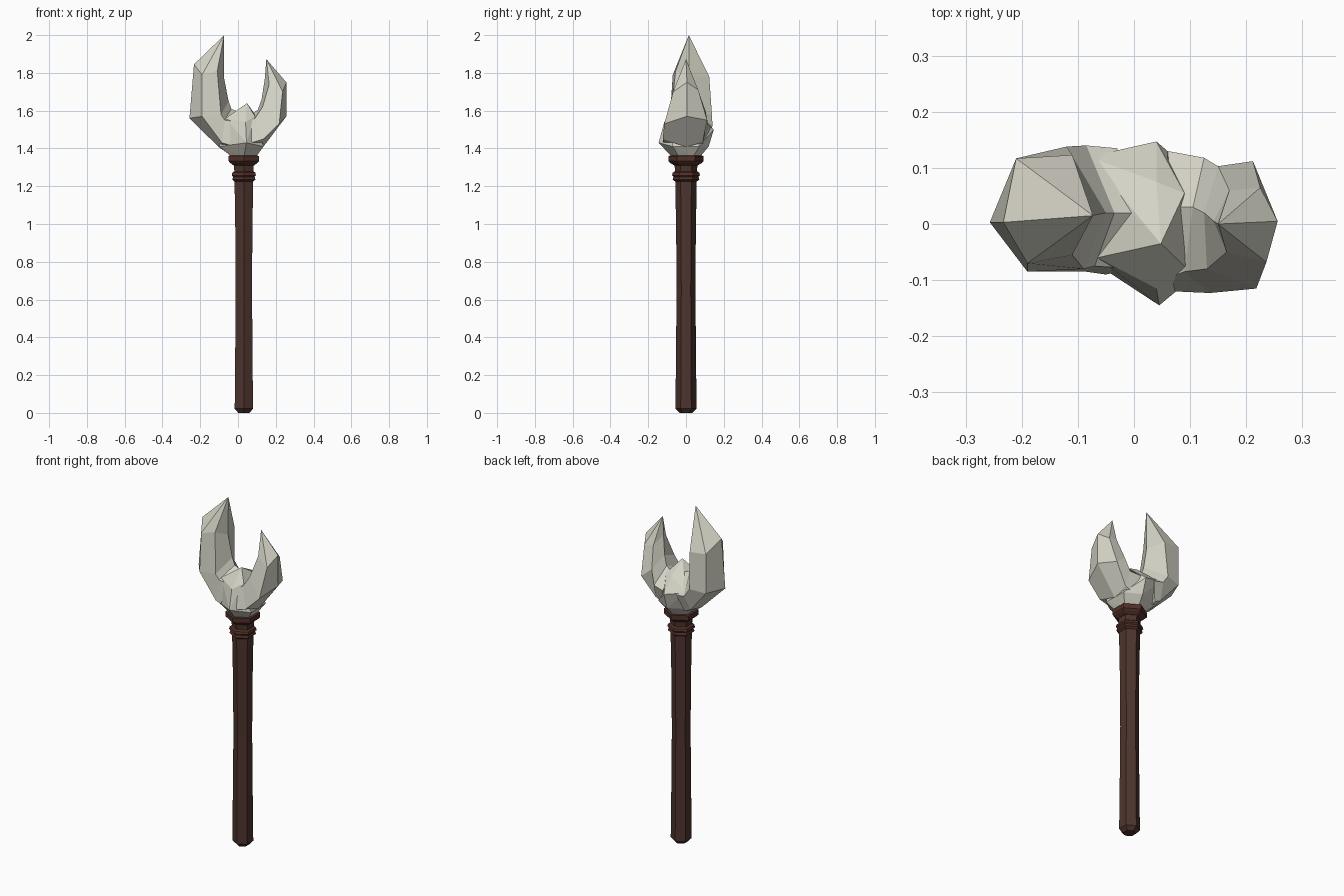
import bpy, bmesh, math
from mathutils import Vector

AX = 0.031  # shaft axis in x


def material(name, rgb):
    m = bpy.data.materials.new(name)
    m.diffuse_color = (*rgb, 1)
    return m


stone = material("pale stone", (0.66, 0.65, 0.56))
wood = material("dark wood", (0.075, 0.034, 0.027))
band = material("red brown band", (0.085, 0.030, 0.022))


def finish(bm, name, mat):
    bmesh.ops.recalc_face_normals(bm, faces=bm.faces[:])
    me = bpy.data.meshes.new(name)
    bm.to_mesh(me)
    bm.free()
    me.materials.append(mat)
    ob = bpy.data.objects.new(name, me)
    bpy.context.collection.objects.link(ob)
    return ob


def loft(name, rings, mat, tip=None):
    """Skin a list of equal rings; cap the start, and cap or point the end."""
    bm = bmesh.new()
    rows = [[bm.verts.new(p) for p in r] for r in rings]
    n = len(rows[0])
    for a, b in zip(rows, rows[1:]):
        for i in range(n):
            j = (i + 1) % n
            bm.faces.new((a[i], a[j], b[j], b[i]))
    bm.faces.new(rows[0][::-1])
    if tip:
        t = bm.verts.new(tip)
        for i in range(n):
            bm.faces.new((rows[-1][i], rows[-1][(i + 1) % n], t))
    else:
        bm.faces.new(rows[-1])
    return finish(bm, name, mat)


def hexagon(r, z):
    return [(AX + r * math.cos(a), r * math.sin(a), z)
            for a in (math.pi / 6 + k * math.pi / 3 for k in range(6))]


def turned(name, profile, mat):
    return loft(name, [hexagon(r, z) for r, z in profile], mat)


# six-sided shaft and bands
turned("shaft", [(0.034, 0.0), (0.056, 0.022), (0.053, 0.30), (0.050, 0.65),
                 (0.052, 0.95), (0.057, 1.235)], wood)
turned("lower_band", [(0.057, 1.225), (0.071, 1.235), (0.066, 1.25),
                      (0.074, 1.258), (0.070, 1.272), (0.057, 1.28)], band)
turned("neck", [(0.057, 1.26), (0.062, 1.335)], wood)
turned("top_collar", [(0.062, 1.31), (0.083, 1.323), (0.093, 1.333),
                      (0.093, 1.36), (0.07, 1.365)], band)

# rough stone lump holding the prongs
lump = [Vector(p) for p in hexagon(0.074, 1.355)] + [Vector(p) for p in (
    (-0.10, -0.05, 1.41), (-0.10, 0.07, 1.42), (0.135, -0.07, 1.41), (0.13, 0.07, 1.41),
    (0.045, -0.145, 1.43), (0.04, 0.12, 1.41), (0.04, 0.147, 1.50), (0.04, -0.115, 1.54),
    (-0.065, -0.06, 1.56), (0.048, -0.035, 1.64), (0.04, 0.075, 1.58), (0.0, 0.015, 1.60),
    (0.09, -0.075, 1.57), (0.09, 0.055, 1.58), (-0.08, 0.12, 1.53))]
bm = bmesh.new()
for p in lump:
    bm.verts.new(p)
res = bmesh.ops.convex_hull(bm, input=bm.verts[:])
bmesh.ops.delete(bm, geom=[v for v in bm.verts if not v.link_faces], context='VERTS')
finish(bm, "stone_lump", stone)

# prongs: rings run outer, back outer, back inner, inner, front inner, front outer
loft("tall_prong", [
    [(-0.07, 0.0, 1.385), (-0.06, 0.10, 1.41), (-0.03, 0.135, 1.51),
     (0.01, 0.02, 1.59), (0.0, -0.08, 1.54), (-0.05, -0.09, 1.42)],
    [(-0.105, 0.0, 1.41), (-0.10, 0.10, 1.43), (-0.085, 0.14, 1.52),
     (-0.035, 0.02, 1.61), (-0.07, -0.075, 1.55), (-0.085, -0.085, 1.43)],
    [(-0.257, 0.003, 1.56), (-0.21, 0.117, 1.56), (-0.12, 0.138, 1.57),
     (-0.05, 0.02, 1.65), (-0.09, -0.08, 1.58), (-0.19, -0.085, 1.57)],
    [(-0.233, 0.003, 1.845), (-0.21, 0.117, 1.79), (-0.11, 0.123, 1.78),
     (-0.075, 0.015, 1.78), (-0.11, -0.055, 1.81), (-0.19, -0.07, 1.79)],
], stone, tip=(-0.073, 0.015, 2.0))

loft("short_prong", [
    [(0.10, 0.0, 1.38), (0.09, 0.09, 1.42), (0.06, 0.13, 1.51),
     (0.07, 0.03, 1.58), (0.05, -0.10, 1.53), (0.07, -0.12, 1.43)],
    [(0.135, 0.0, 1.41), (0.135, 0.09, 1.44), (0.125, 0.118, 1.52),
     (0.105, 0.03, 1.605), (0.09, -0.085, 1.56), (0.135, -0.123, 1.45)],
    [(0.256, 0.005, 1.57), (0.212, 0.112, 1.55), (0.15, 0.103, 1.60),
     (0.125, 0.02, 1.66), (0.13, -0.08, 1.62), (0.218, -0.115, 1.53)],
    [(0.256, 0.005, 1.75), (0.225, 0.065, 1.71), (0.17, 0.06, 1.72),
     (0.142, 0.005, 1.77), (0.165, -0.05, 1.74), (0.236, -0.068, 1.70)],
], stone, tip=(0.15, 0.0, 1.873))
